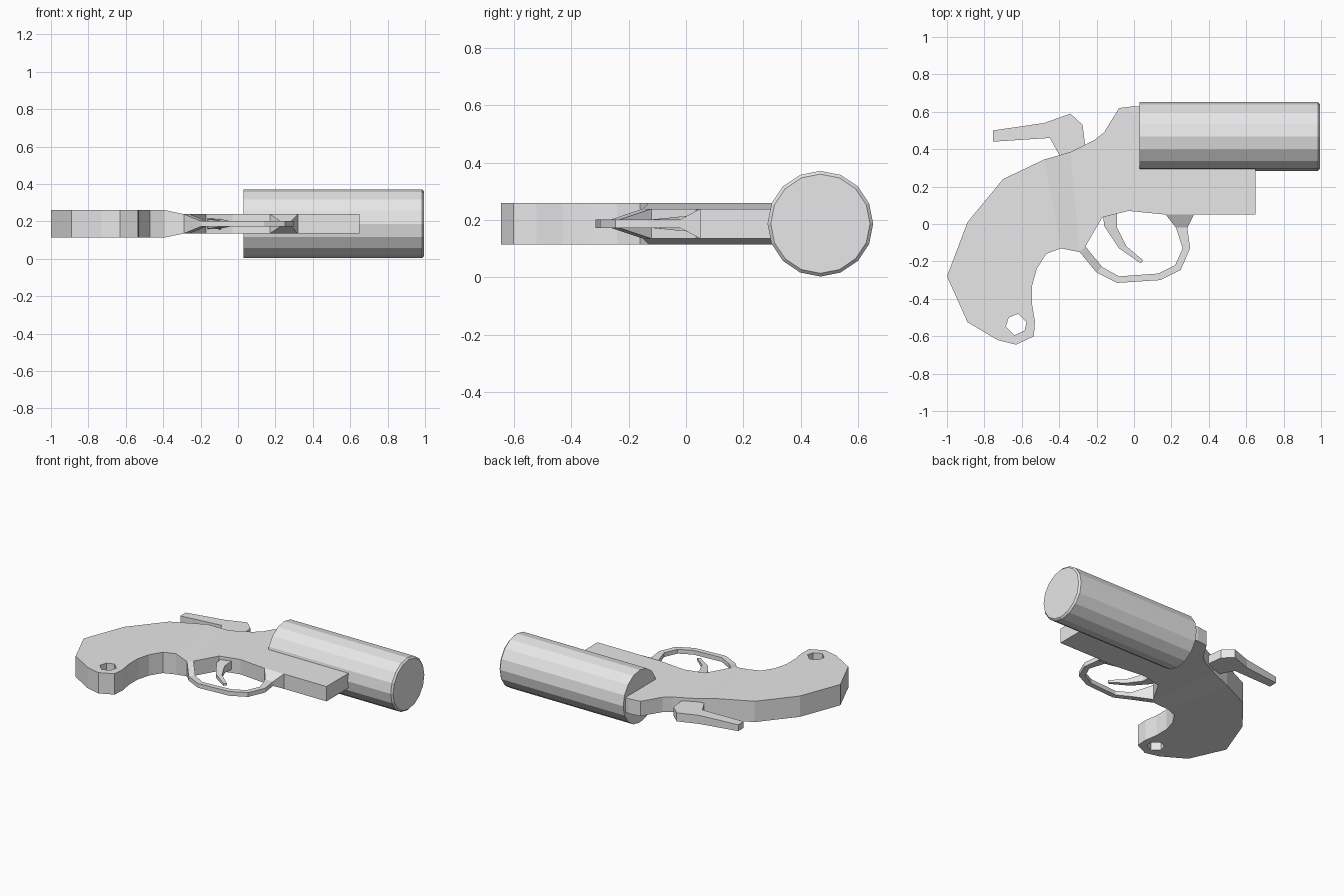
import bpy
import bmesh
import math
from collections import Counter
from mathutils import Matrix

cube = bpy.data.objects.get("Cube")
if cube:
    bpy.data.objects.remove(cube, do_unlink=True)

MID = 0.187      # height of the plane the pistol is symmetric about
THICK = 0.073    # half thickness of the grip
THIN = 0.052     # half thickness of the frame
SLIM = 0.015     # half thickness of the guard

grey = bpy.data.materials.new("plain grey")
grey.use_nodes = True
grey.diffuse_color = (0.8, 0.8, 0.8, 1)
grey.node_tree.nodes["Principled BSDF"].inputs["Base Color"].default_value = (0.8, 0.8, 0.8, 1)


def finish(name, bm):
    bmesh.ops.recalc_face_normals(bm, faces=bm.faces[:])
    mesh = bpy.data.meshes.new(name)
    bm.to_mesh(mesh)
    bm.free()
    mesh.materials.append(grey)
    obj = bpy.data.objects.new(name, mesh)
    bpy.context.collection.objects.link(obj)
    return obj


def at(half, points):
    """Give every outline point the same half thickness."""
    return [(x, y, half) for x, y in points]


def slab(name, cells):
    """Mirror flat cells about the middle plane and wall their open edges."""
    bm = bmesh.new()
    verts = {}

    def vert(p, side):
        key = (p, side)
        if key not in verts:
            verts[key] = bm.verts.new((p[0], p[1], MID + side * p[2]))
        return verts[key]

    edges = [(a, b) for c in cells for a, b in zip(c, c[1:] + c[:1])]
    uses = Counter(frozenset(e) for e in edges)
    for c in cells:
        for side in (1, -1):
            bm.faces.new([vert(p, side) for p in c])
    for a, b in edges:
        if uses[frozenset((a, b))] == 1:
            bm.faces.new([vert(a, 1), vert(a, -1), vert(b, -1), vert(b, 1)])
    return finish(name, bm)


def strip(name, rows):
    """Chain of four-sided cells between (outer, inner, half) rows."""
    pairs = [((*o, h), (*i, h)) for o, i, h in rows]
    return slab(name, [[a[0], b[0], b[1], a[1]] for a, b in zip(pairs, pairs[1:])])


# Grip in two cells around the lanyard hole, then neck and frame
grip_neck = at(THICK, [(-0.39, -0.13), (-0.48, 0.345)])
frame_neck = at(THIN, [(-0.29, -0.15), (-0.34, 0.385)])
heel, throat = at(THICK, [(-0.63, -0.645), (-0.545, -0.33)])
hole_low, hole_high = at(THICK, [(-0.64, -0.595), (-0.62, -0.48)])
grip_back = at(THICK, [(-0.70, 0.24), (-0.89, 0.01), (-1.0, -0.28), (-0.89, -0.525), (-0.73, -0.62)])
grip_front = at(THICK, [(-0.52, -0.24), (-0.47, -0.16)])
hole_back = at(THICK, [(-0.685, -0.55), (-0.67, -0.50)])
hole_front = at(THICK, [(-0.575, -0.525), (-0.585, -0.57)])
toe = at(THICK, [(-0.535, -0.60), (-0.53, -0.52), (-0.545, -0.43)])
frame = at(THIN, [(-0.26, -0.12), (-0.17, 0.035), (-0.03, 0.07), (0.17, 0.05), (0.65, 0.05),
                  (0.65, 0.32), (0.06, 0.32), (0.06, 0.625), (0.0, 0.63), (-0.08, 0.62),
                  (-0.16, 0.49), (-0.21, 0.45)])
slab("grip_and_frame", [
    grip_neck + grip_back + [heel, hole_low] + hole_back + [hole_high, throat] + grip_front,
    [heel] + toe + [throat, hole_high] + hole_front + [hole_low],
    [grip_neck[0], frame_neck[0], frame_neck[1], grip_neck[1]],
    [frame_neck[0]] + frame + [frame_neck[1]],
])

# Trigger guard, flared where it joins the frame
strip("trigger_guard", [
    ((-0.29, -0.15), (-0.26, -0.12), THIN),
    ((-0.20, -0.26), (-0.17, -0.23), SLIM),
    ((-0.09, -0.315), (-0.08, -0.28), SLIM),
    ((0.14, -0.30), (0.13, -0.265), SLIM),
    ((0.25, -0.245), (0.22, -0.22), SLIM),
    ((0.30, -0.13), (0.26, -0.13), SLIM),
    ((0.285, -0.02), (0.225, -0.02), SLIM),
    ((0.32, 0.05), (0.17, 0.05), THIN),
])

# Trigger, tapering to its tip
strip("trigger", [
    ((-0.165, 0.06), (-0.09, 0.07), 0.03),
    ((-0.16, -0.01), (-0.09, -0.02), 0.025),
    ((-0.08, -0.13), (-0.04, -0.12), 0.014),
    ((0.035, -0.21), (0.05, -0.195), 0.008),
])

# Hammer with its long spur
strip("hammer", [
    ((-0.755, 0.50), (-0.755, 0.44), 0.022),
    ((-0.48, 0.54), (-0.45, 0.46), 0.03),
    ((-0.34, 0.59), (-0.40, 0.37), 0.03),
    ((-0.275, 0.53), (-0.36, 0.35), 0.03),
    ((-0.26, 0.41), (-0.28, 0.38), 0.03),
])

# Barrel: sixteen-sided, with a narrow chamfer at the muzzle
bm = bmesh.new()
start, end, radius, chamfer = 0.03, 0.995, 0.184, 0.011
turn = Matrix.Translation(((start + end) / 2, 0.468, MID)) @ Matrix.Rotation(math.pi / 2, 4, "Y")
bmesh.ops.create_cone(bm, cap_ends=True, segments=16, radius1=radius, radius2=radius,
                      depth=end - start, matrix=turn)
rim = [e for e in bm.edges if all(v.co.x > end - 0.01 for v in e.verts)]
bmesh.ops.bevel(bm, geom=rim, offset=chamfer, segments=1, affect="EDGES")
finish("barrel", bm)
